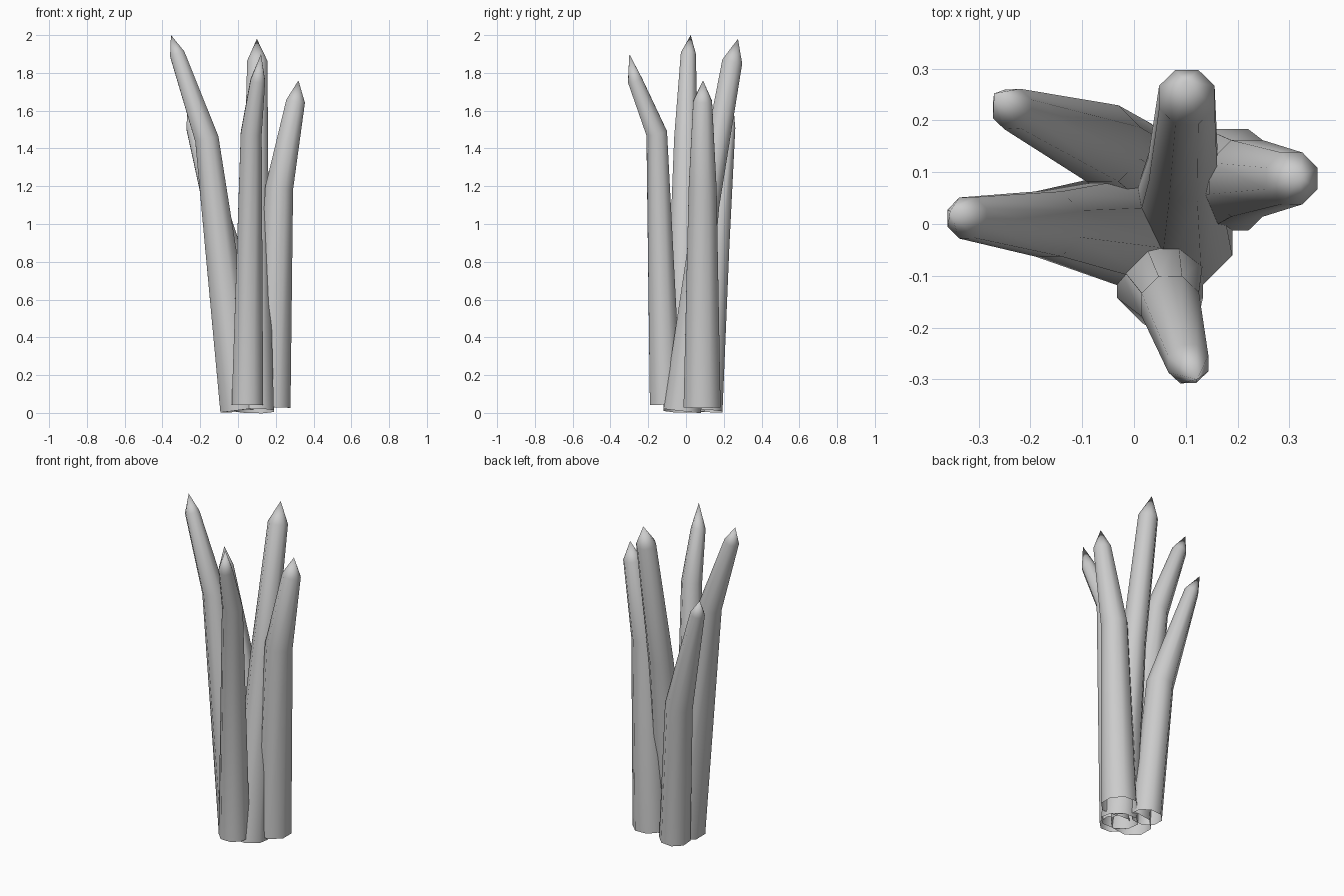
import bpy, bmesh
from math import cos, sin, pi
from mathutils import Vector

if "Cube" in bpy.data.objects:
    bpy.data.objects.remove(bpy.data.objects["Cube"])

SIDES = 8


def spike(name, stations, tip):
    """Open-bottomed tapered tube through (x, y, z, radius) stations, closed by a point."""
    pts = [Vector(s[:3]) for s in stations] + [Vector(tip)]
    bm = bmesh.new()
    rings = []
    for i, s in enumerate(stations):
        # ring is perpendicular to the averaged path direction
        after = (pts[i + 1] - pts[i]).normalized()
        before = (pts[i] - pts[i - 1]).normalized() if i else after
        t = (after + before).normalized()
        u = (Vector((1, 0, 0)) - t * t.x).normalized()
        v = t.cross(u)
        rings.append([])
        for k in range(SIDES):
            a = 2 * pi * (k + 0.5) / SIDES
            rings[-1].append(bm.verts.new(pts[i] + (u * cos(a) + v * sin(a)) * s[3]))
    for lo, hi in zip(rings, rings[1:]):
        for k in range(SIDES):
            n = (k + 1) % SIDES
            bm.faces.new((lo[k], lo[n], hi[n], hi[k]))
    top = bm.verts.new(tip)
    for k in range(SIDES):
        bm.faces.new((rings[-1][k], rings[-1][(k + 1) % SIDES], top))
    for f in bm.faces:
        f.smooth = True
    me = bpy.data.meshes.new(name)
    bm.to_mesh(me)
    bm.free()
    ob = bpy.data.objects.new(name, me)
    bpy.context.collection.objects.link(ob)


# tall spike leaning back
spike("back_spike", [(0.09, -0.02, 0.01, 0.108), (0.095, 0.11, 1.1, 0.072),
                     (0.102, 0.245, 1.86, 0.058)], (0.10, 0.275, 1.98))
# tall spike leaning left
spike("left_spike", [(0.015, -0.01, 0.015, 0.118), (-0.165, 0.0, 1.45, 0.068),
                     (-0.322, 0.012, 1.90, 0.043)], (-0.355, 0.025, 2.0))
# front spike, bent forward near its top
spike("front_spike", [(0.05, -0.108, 0.045, 0.09), (0.07, -0.155, 1.48, 0.06),
                      (0.105, -0.27, 1.76, 0.042)], (0.122, -0.30, 1.90))
# right spike
spike("right_spike", [(0.18, 0.085, 0.03, 0.106), (0.218, 0.088, 1.19, 0.08),
                      (0.305, 0.088, 1.65, 0.054)], (0.32, 0.09, 1.76))
# short spike at the back left
spike("back_left_spike", [(0.0, 0.11, 0.01, 0.09), (-0.06, 0.155, 0.87, 0.08),
                          (-0.235, 0.222, 1.51, 0.042)], (-0.27, 0.252, 1.61))
